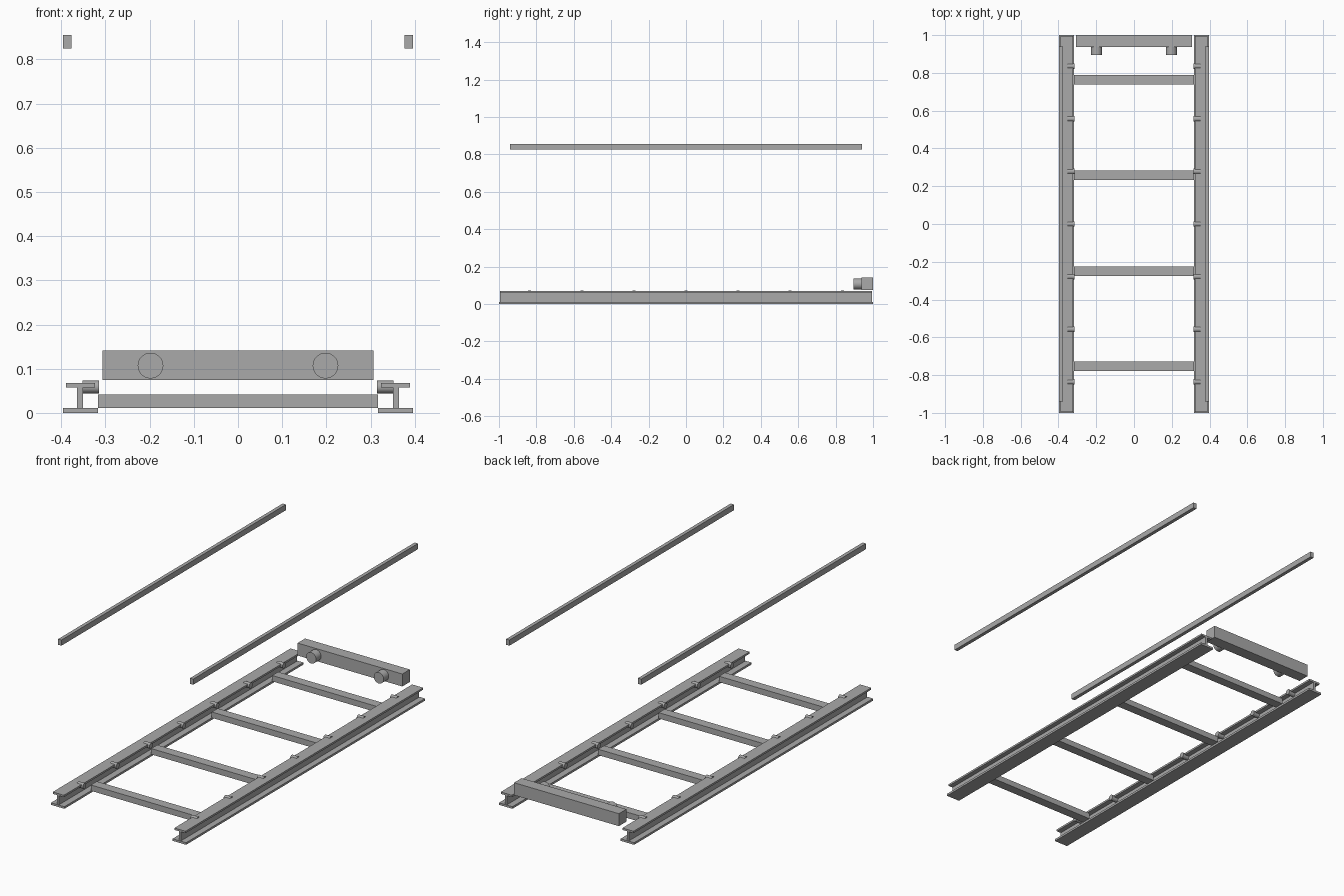
import bpy
import math

if "Cube" in bpy.data.objects:
    bpy.data.objects.remove(bpy.data.objects["Cube"])

steel = bpy.data.materials.new("grey steel")
steel.diffuse_color = (0.4, 0.4, 0.4, 1)
steel.use_nodes = True
steel.node_tree.nodes["Principled BSDF"].inputs["Base Color"].default_value = steel.diffuse_color


def box(name, x, y, z):
    """Box from (min, max) ranges on each axis."""
    bpy.ops.mesh.primitive_cube_add(size=1)
    o = bpy.context.object
    o.name = name
    for v in o.data.vertices:
        v.co = [r[0] if c < 0 else r[1] for c, r in zip(v.co, (x, y, z))]
    o.data.materials.append(steel)
    return o


def cylinder(name, loc, radius, depth, rot):
    bpy.ops.mesh.primitive_cylinder_add(vertices=32, radius=radius, depth=depth,
                                        location=loc, rotation=rot)
    o = bpy.context.object
    o.name = name
    o.data.materials.append(steel)
    bpy.ops.object.shade_smooth_by_angle(angle=math.radians(40))
    return o


def span(side, a, b):
    return tuple(sorted((side * a, side * b)))


for side, label in ((-1, "left"), (1, "right")):
    # I-beam side rail
    box(label + "_rail_base", span(side, 0.317, 0.396), (-1, 1), (0, 0.011))
    box(label + "_rail_web", span(side, 0.351, 0.364), (-0.995, 0.995), (0.011, 0.058))
    box(label + "_rail_top", span(side, 0.324, 0.389), (-0.995, 0.995), (0.058, 0.068))
    # rollers along the inner side of the rail
    for i in range(-3, 4):
        cylinder(label + "_roller", (side * 0.333, i * 0.2785, 0.0585), 0.0145, 0.037,
                 (0, math.pi / 2, 0))
    # raised guide bar
    box(label + "_guide_bar", span(side, 0.377, 0.396), (-0.94, 0.94), (0.825, 0.855))
    # stop buffer
    cylinder(label + "_buffer", (side * 0.198, 0.92, 0.107), 0.029, 0.05,
             (math.pi / 2, 0, 0))

# cross members between the rails
for y in (-0.754, -0.249, 0.258, 0.764):
    box("cross_member", (-0.317, 0.317), (y - 0.025, y + 0.025), (0.011, 0.042))

# end stop beam
box("end_stop", (-0.307, 0.307), (0.937, 1.0), (0.075, 0.141))
